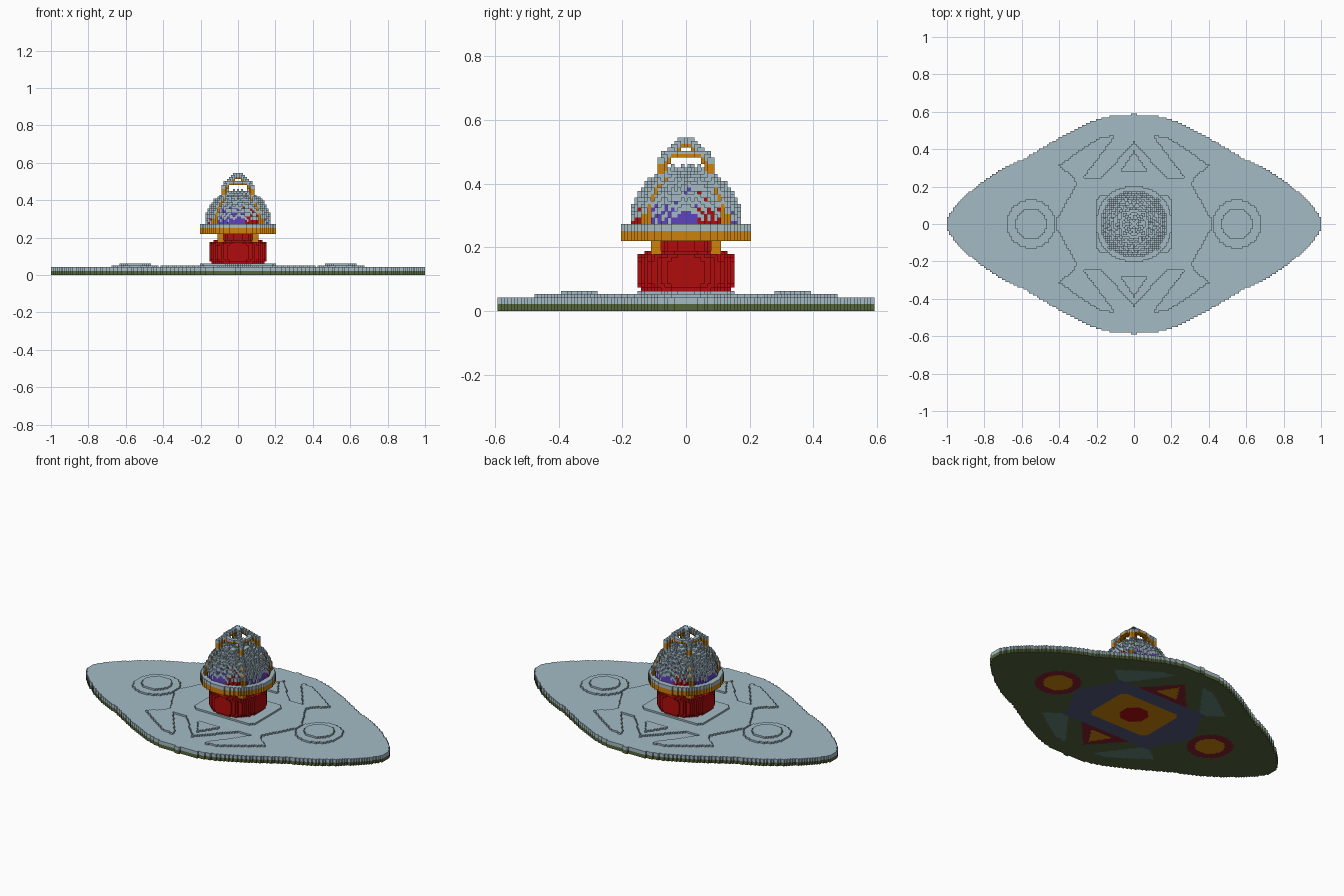
import bpy
import math
import random

cube = bpy.data.objects.get("Cube")
if cube:
    bpy.data.objects.remove(cube, do_unlink=True)

random.seed(4)
V = 2 / 191  # edge length of one block


# --- materials -------------------------------------------------------------
def linear(c):
    c /= 255
    return c / 12.92 if c <= 0.04045 else ((c + 0.055) / 1.055) ** 2.4


COLOURS = {
    "frost": (164, 187, 197), "red": (176, 12, 12), "orange": (204, 130, 12),
    "purple": (95, 66, 190), "olive": (86, 102, 60), "slate": (84, 88, 124),
    "crimson": (132, 32, 45), "sage": (95, 130, 118),
}
NAMES = list(COLOURS)
MATS = []
for name, rgb in COLOURS.items():
    m = bpy.data.materials.new(name)
    m.use_nodes = True
    col = tuple(linear(c) for c in rgb) + (1.0,)
    m.diffuse_color = col
    m.node_tree.nodes["Principled BSDF"].inputs["Base Color"].default_value = col
    MATS.append(m)

# outward direction -> corner offsets of that block face, counter-clockwise
SIDES = {
    (1, 0, 0): ((1, 0, 0), (1, 1, 0), (1, 1, 1), (1, 0, 1)),
    (-1, 0, 0): ((0, 0, 0), (0, 0, 1), (0, 1, 1), (0, 1, 0)),
    (0, 1, 0): ((0, 1, 0), (0, 1, 1), (1, 1, 1), (1, 1, 0)),
    (0, -1, 0): ((0, 0, 0), (1, 0, 0), (1, 0, 1), (0, 0, 1)),
    (0, 0, 1): ((0, 0, 1), (1, 0, 1), (1, 1, 1), (0, 1, 1)),
    (0, 0, -1): ((0, 0, 0), (0, 1, 0), (1, 1, 0), (1, 0, 0)),
}


def blocks(name, rule, nx, ny, k0, k1, frost=0):
    """Fill a block grid by rule(x, y, z) -> colour or None, frost the top
    blocks of every column and keep only the outer faces."""
    cells = {}
    for i in range(-nx, nx + 1):
        for j in range(-ny, ny + 1):
            left = frost
            for k in range(k1, k0 - 1, -1):
                c = rule(i * V, j * V, (k + 0.5) * V)
                if c:
                    cells[i, j, k] = "frost" if left > 0 else c
                    left -= 1
    index, faces, mats = {}, [], []
    for (i, j, k), c in cells.items():
        for (dx, dy, dz), corners in SIDES.items():
            if (i + dx, j + dy, k + dz) not in cells:
                faces.append([index.setdefault((i + a, j + b, k + d), len(index))
                              for a, b, d in corners])
                mats.append(NAMES.index(c))
    mesh = bpy.data.meshes.new(name)
    mesh.from_pydata([((a - 0.5) * V, (b - 0.5) * V, d * V) for a, b, d in index],
                     [], faces)
    for m in MATS:
        mesh.materials.append(m)
    mesh.polygons.foreach_set("material_index", mats)
    mesh.update()
    bpy.context.collection.objects.link(bpy.data.objects.new(name, mesh))


def interp(points, t):
    for (a, fa), (b, fb) in zip(points, points[1:]):
        if t <= b:
            return fa + (fb - fa) * (t - a) / (b - a)
    return -1


def inside(poly, x, y):
    hit = False
    for (ax, ay), (bx, by) in zip(poly, poly[1:] + poly[:1]):
        if (ay > y) != (by > y) and x < ax + (bx - ax) * (y - ay) / (by - ay):
            hit = not hit
    return hit


# --- base plate with raised emblem -----------------------------------------
OUTLINE = [(0, .587), (.1, .583), (.17, .567), (.25, .54), (.4, .46), (.57, .358),
           (.7, .297), (.81, .228), (.94, .118), (.98, .065), (1, .03)]
WING = [(.27, .245), (.32, .245), (.405, .31), (.27, .405), (.19, .458),
        (.11, .477), (.105, .465)]
HEXAGON = [(0, .41), (.03, .41), (.21, .31), (.25, .325)]


def emblem(X, Y):
    """Colour and number of layers for a column of the plate."""
    r = math.hypot(X, Y)
    ring = math.hypot(X - .55, Y)
    if r < .08:
        return "red", 6
    if X < .2 and Y < .155 and X + Y < .335:
        return "orange", 6
    if ring < .083:
        return "orange", 6
    if ring < .13:
        return "crimson", 5
    if Y > .28 and X < .075 * (.39 - Y) / .11:
        return "orange", 6
    if Y > .25 and X < .17 * (.44 - Y) / .19:
        return "crimson", 5
    if Y <= .25 and X < interp(HEXAGON, Y):
        return "slate", 5
    if inside(WING, X, Y):
        return "sage", 5
    return "olive", 4


columns = {}


def plate(x, y, z):
    key = abs(x), abs(y)
    if key not in columns:
        columns[key] = emblem(*key) if key[1] <= interp(OUTLINE, key[0]) else ("", 0)
    colour, layers = columns[key]
    if z > layers * V:
        return None
    return "frost" if z > 2 * V else colour


blocks("base_plate", plate, 95, 56, 0, 5)


# --- bulging red body and neck ----------------------------------------------
def body(x, y, z):
    if (x * x + y * y) / .157 ** 2 + (abs(z - .122) / .075) ** 6 <= 1:
        return "red"


def neck(x, y, z):
    if .083 < abs(x) < .112 and .083 < abs(y) < .112:
        return "orange"
    if math.hypot(x, y) < .108:
        return "red"


blocks("body", body, 16, 16, 6, 18)
blocks("neck_with_posts", neck, 12, 12, 17, 20)

# --- wide round rim ----------------------------------------------------------
blocks("rim", lambda x, y, z: "orange" if math.hypot(x, y) < .205 else None,
       20, 20, 21, 25, frost=2)

# --- rough domed lid with four diagonal ribs ---------------------------------
roughness = {}


def dome(x, y, z):
    rib = abs(abs(x) - abs(y)) < 1.2 * V and abs(x) > .05
    r = math.hypot(x, y)
    radius, height = (.192, .198) if rib else (.178, .183)
    if r >= radius:
        return None
    bump = roughness.setdefault((x, y), random.choice((-1, -.5, 0, 0, .5)))
    top = .27 + height * math.sqrt(1 - (r / radius) ** 2) + (0 if rib else bump * V)
    if z > max(top, .29):
        return None
    if rib:
        return "orange"
    # colour panels alternate around the lid
    turn = (math.atan2(y, x) + math.pi / 4) % (math.pi / 2)
    return "purple" if turn < 1.0 else "red"


blocks("domed_lid", dome, 19, 19, 26, 44, frost=2)

# --- crown: two crossed arches and a ring ------------------------------------
ARCH = [(0, .546), (.017, .545), (.03, .535), (.05, .513), (.07, .492), (.095, .47)]


def crown(x, y, z):
    t = max(abs(x), abs(y))
    if t > .093 or abs(abs(x) - abs(y)) > 1.2 * V:
        return None
    low = .395 if t > .072 else interp(ARCH, t) - .034
    return "orange" if low < z < interp(ARCH, t) else None


def crown_ring(x, y, z):
    if .055 < math.hypot(x, y) < .078:
        return "orange"


blocks("crown_arches", crown, 9, 9, 37, 51, frost=2)
blocks("crown_ring", crown_ring, 9, 9, 46, 47, frost=1)
